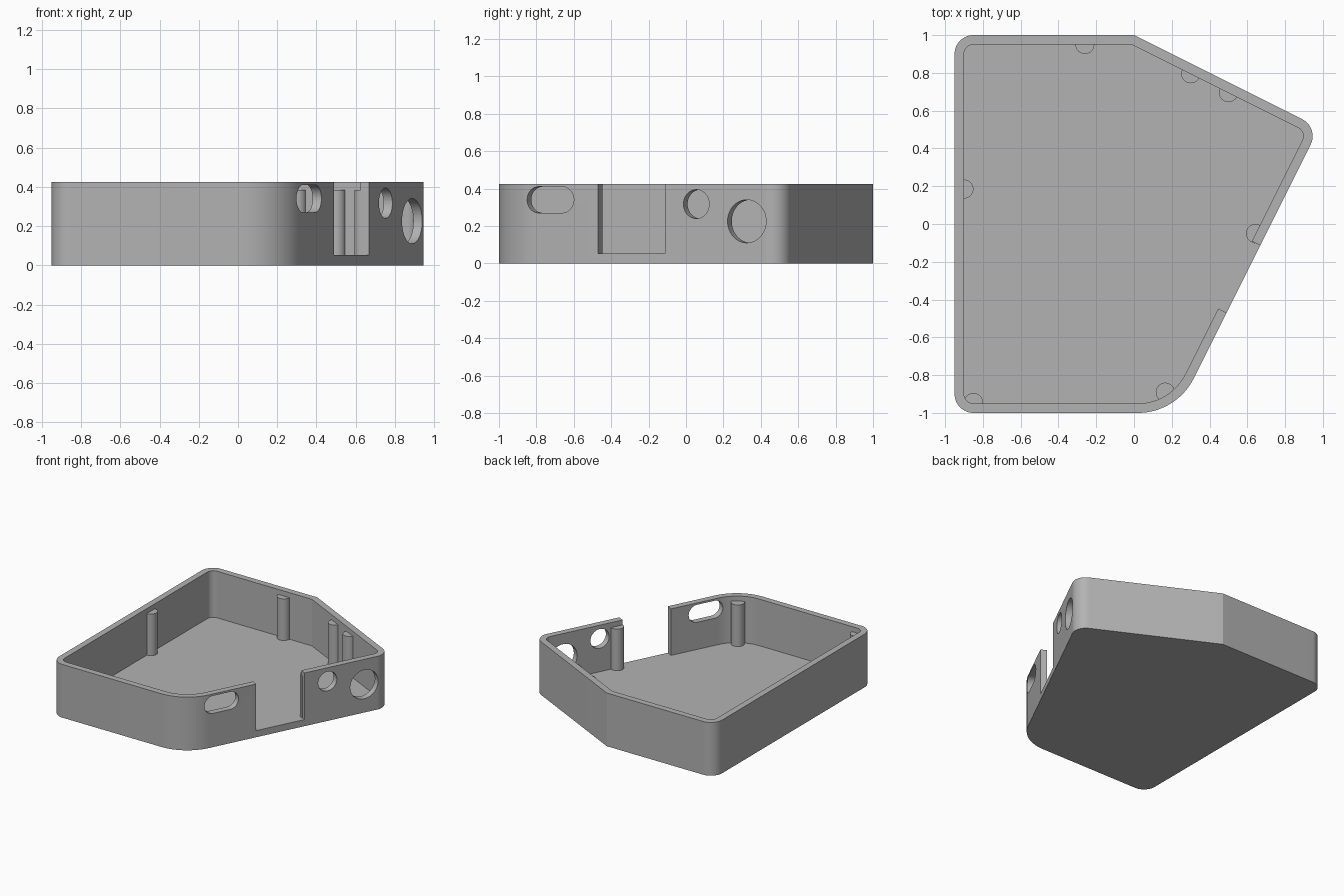
import bpy, bmesh, math
from mathutils import Vector

if "Cube" in bpy.data.objects:
    bpy.data.objects.remove(bpy.data.objects["Cube"])

HEIGHT, FLOOR, WALL, POST_TOP = 0.425, 0.053, 0.05, 0.385

grey = bpy.data.materials.new("light_grey")
grey.diffuse_color = (0.45, 0.45, 0.45, 1)
grey.use_nodes = True
grey.node_tree.nodes["Principled BSDF"].inputs["Base Color"].default_value = grey.diffuse_color

# outline corners, counter-clockwise: x, y, fillet radius
CORNERS = [(-0.95, -1, 0.1), (0.225, -1, 0.33), (0.98, 0.51, 0.1),
           (0, 1, 0), (-0.95, 1, 0.1)]


def outline(inset):
    """Filleted outline, moved inwards by inset."""
    n = len(CORNERS)
    pts = [Vector(c[:2]) for c in CORNERS]
    out = []
    for i, p in enumerate(pts):
        d1 = (p - pts[i - 1]).normalized()
        d2 = (pts[(i + 1) % n] - p).normalized()
        n1, n2 = Vector((-d1.y, d1.x)), Vector((-d2.y, d2.x))
        q = (n1 + n2) / (1 + n1.dot(n2))
        r = CORNERS[i][2] - inset
        if r <= 0:
            out.append(p + q * inset)
            continue
        centre = p + q * CORNERS[i][2]
        a = math.atan2(-n1.y, -n1.x)
        turn = math.acos(max(-1, min(1, d1.dot(d2))))
        for k in range(17):
            t = a + turn * k / 16
            out.append(centre + r * Vector((math.cos(t), math.sin(t))))
    return out


def prism(name, pts, z0, z1):
    """Extrude a flat profile from z0 to z1."""
    bm = bmesh.new()
    face = bm.faces.new([bm.verts.new((p[0], p[1], z0)) for p in pts])
    ext = bmesh.ops.extrude_face_region(bm, geom=[face])["geom"]
    for v in ext:
        if isinstance(v, bmesh.types.BMVert):
            v.co.z = z1
    bmesh.ops.recalc_face_normals(bm, faces=bm.faces)
    me = bpy.data.meshes.new(name)
    bm.to_mesh(me)
    bm.free()
    ob = bpy.data.objects.new(name, me)
    bpy.context.collection.objects.link(ob)
    me.materials.append(grey)
    return ob


def activate(ob):
    bpy.ops.object.select_all(action='DESELECT')
    ob.select_set(True)
    bpy.context.view_layer.objects.active = ob


def cut(target, cutter):
    mod = target.modifiers.new("cut", 'BOOLEAN')
    mod.operation, mod.solver, mod.object = 'DIFFERENCE', 'EXACT', cutter
    activate(target)
    bpy.ops.object.modifier_apply(modifier=mod.name)
    bpy.data.objects.remove(cutter)


def smooth(ob):
    activate(ob)
    bpy.ops.object.shade_smooth_by_angle(angle=math.radians(20))


# tray with hollow inside
tray = prism("tray", outline(0), 0, HEIGHT)
cut(tray, prism("cavity", outline(WALL), FLOOR, HEIGHT + 0.2))

# slanted right wall: direction along it and outward normal
along = (Vector(CORNERS[2][:2]) - Vector(CORNERS[1][:2])).normalized()
normal = Vector((along.y, -along.x))


def on_wall(y):
    """Point on the outer slanted wall at a given y."""
    p = Vector(CORNERS[1][:2])
    return p + along * ((y - p.y) / along.y)


# open notch in the slanted wall
a, b = on_wall(-0.47), on_wall(-0.113)
cut(tray, prism("notch", [a + normal * 0.1, b + normal * 0.1,
                          b - normal * 0.08, a - normal * 0.08],
                FLOOR, HEIGHT + 0.2))


def port(y, z, r, half_len):
    """Round or slotted hole through the slanted wall."""
    pts = []
    for k in range(64):
        t = 2 * math.pi * (k + 0.5) / 64
        c = math.cos(t)
        pts.append((c * r + math.copysign(half_len, c), math.sin(t) * r))
    ob = prism("port", pts, -0.09, 0.09)
    p = on_wall(y)
    for v in ob.data.vertices:
        u, h, depth = v.co
        q = p + along * u + normal * depth
        v.co = (q.x, q.y, z + h)
    # axes (along, up, normal) form a right-handed frame
    cut(tray, ob)


port(-0.725, 0.34, 0.07, 0.07)
port(0.055, 0.317, 0.077, 0)
port(0.325, 0.225, 0.115, 0)
smooth(tray)

# half-round posts against the walls: x, y, angle of the direction inwards
slant = math.degrees(math.atan2(-normal.y, -normal.x))
back = slant + 90
POSTS = [(-0.26, 0.95, -90), (0.30, 0.795, back), (0.50, 0.695, back),
         (-0.9, 0.185, 0), (0.643, -0.05, slant), (0.165, -0.89, 123),
         (-0.85, -0.945, 90)]
for i, (x, y, deg) in enumerate(POSTS):
    d = math.radians(deg)
    inward = Vector((math.cos(d), math.sin(d)))
    side = Vector((-inward.y, inward.x))
    c, r = Vector((x, y)), 0.05
    pts = [c + r * (inward * math.sin(t) + side * math.cos(t))
           for t in (math.pi * k / 20 for k in range(21))]
    pts += [c - side * r - inward * 0.02, c + side * r - inward * 0.02]
    smooth(prism(f"post_{i + 1}", pts, FLOOR - 0.02, POST_TOP))
